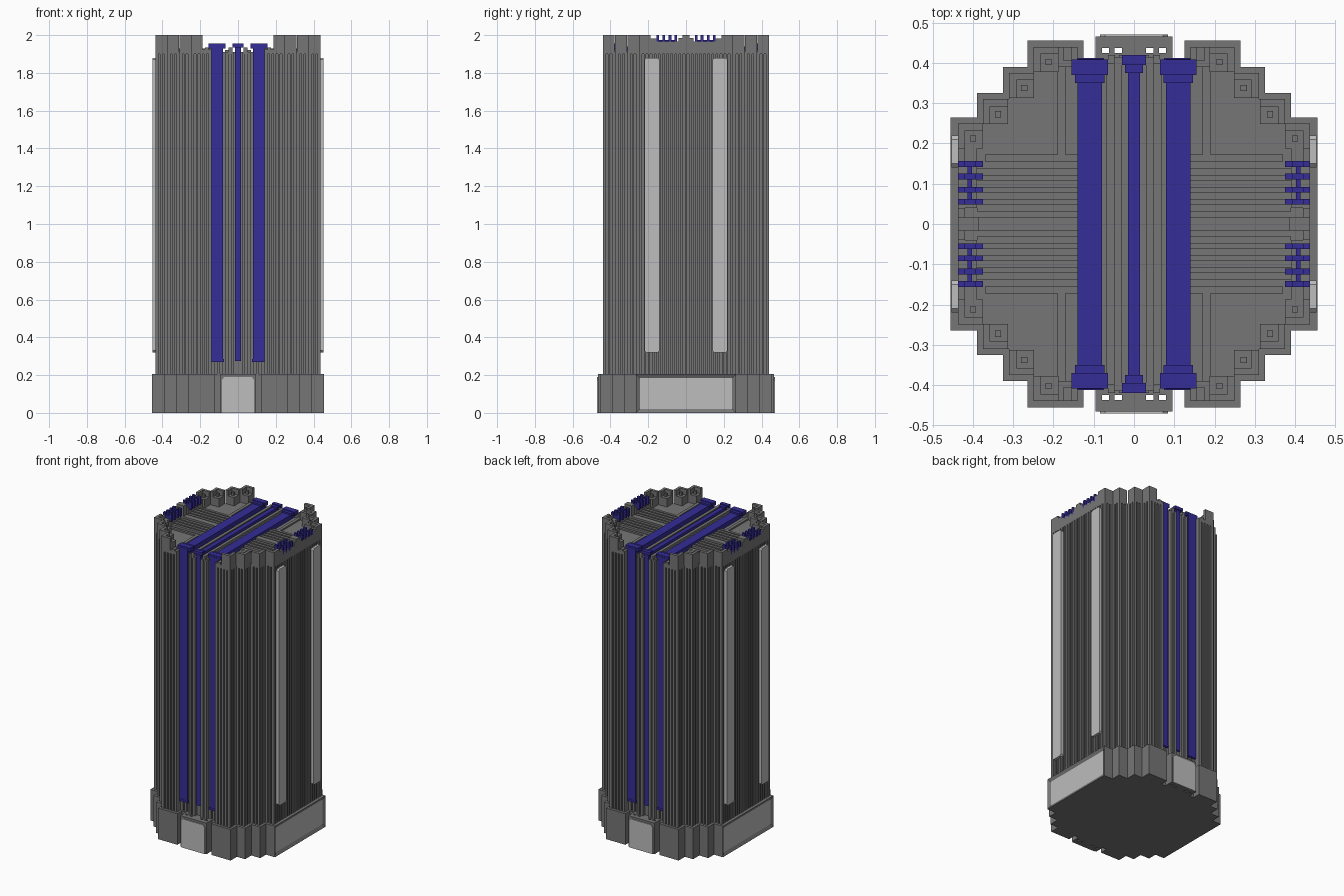
import bpy, bmesh, math
from mathutils import Vector

if "Cube" in bpy.data.objects:
    bpy.data.objects.remove(bpy.data.objects["Cube"], do_unlink=True)


def material(name, rgb):
    m = bpy.data.materials.new(name)
    m.use_nodes = True
    m.diffuse_color = (*rgb, 1)
    m.node_tree.nodes["Principled BSDF"].inputs["Base Color"].default_value = (*rgb, 1)
    return m


GREY = material("stone grey", (0.18, 0.18, 0.18))
LIGHT = material("pale grey", (0.51, 0.51, 0.51))
BLUE = material("deep blue", (0.035, 0.026, 0.31))


def finish(name, bm, *mats):
    bmesh.ops.recalc_face_normals(bm, faces=bm.faces)
    me = bpy.data.meshes.new(name)
    bm.to_mesh(me)
    bm.free()
    for m in mats:
        me.materials.append(m)
    ob = bpy.data.objects.new(name, me)
    bpy.context.collection.objects.link(ob)
    return ob


def boxes(name, mat, specs, mirror_x=True, mirror_y=True):
    """Boxes given as (x0, x1, y0, y1, z0, z1), mirrored about the centre."""
    bm = bmesh.new()
    for sx in ((1, -1) if mirror_x else (1,)):
        for sy in ((1, -1) if mirror_y else (1,)):
            for x0, x1, y0, y1, z0, z1 in specs:
                vs = bmesh.ops.create_cube(bm, size=1)["verts"]
                for v in vs:
                    v.co = Vector((sx * (x0 + (v.co.x + 0.5) * (x1 - x0)),
                                   sy * (y0 + (v.co.y + 0.5) * (y1 - y0)),
                                   z0 + (v.co.z + 0.5) * (z1 - z0)))
    return finish(name, bm, mat)


def full_outline(q):
    """Mirror a quarter outline (from +x round to +y) into a closed loop."""
    half = q + [(-x, y) for x, y in reversed(q)]
    return half + [(-x, -y) for x, y in half]


def flute(pts, pitch=0.022, depth=0.009):
    """Cut square grooves into every long edge of an outline."""
    out = []
    for a, b in zip(pts, pts[1:] + pts[:1]):
        a, b = Vector(a), Vector(b)
        out.append(a)
        length = (b - a).length
        if length < 0.042:
            continue
        d = (b - a) / length
        inward = Vector((-d.y, d.x)) * depth
        n = max(1, round(length / pitch) - 1)
        step = length / (n + 1)
        for i in range(1, n + 1):
            s, e = a + d * (step * (i - 0.22)), a + d * (step * (i + 0.22))
            out += [s, s + inward, e + inward, e]
    return out


def prism(pts, z0, z1):
    bm = bmesh.new()
    f = bm.faces.new([bm.verts.new((p[0], p[1], z0)) for p in pts])
    top = bmesh.ops.extrude_face_region(bm, geom=[f])["geom"]
    bmesh.ops.translate(bm, vec=(0, 0, z1 - z0),
                        verts=[g for g in top if isinstance(g, bmesh.types.BMVert)])
    bmesh.ops.recalc_face_normals(bm, faces=bm.faces)
    return bm


def chamfered_plates(name, profile, axis, centres, inner, outer):
    """Plates on both opposite sides, with a (width, z) profile."""
    bm = bmesh.new()
    for s in (1, -1):
        for c in centres:
            rings = []
            for depth in (inner, outer):
                rings.append([bm.verts.new((s * depth, c + w, z) if axis == "x"
                                           else (c + w, s * depth, z)) for w, z in profile])
            bm.faces.new(rings[0])
            bm.faces.new(rings[1])
            n = len(profile)
            for i in range(n):
                j = (i + 1) % n
                bm.faces.new((rings[0][i], rings[0][j], rings[1][j], rings[1][i]))
    return finish(name, bm, LIGHT)


# Stepped base with recessed pale side panels
base_q = [(.455, .265), (.39, .265), (.39, .325), (.325, .325), (.325, .39), (.265, .39),
          (.265, .455), (.125, .455), (.125, .405), (.095, .405), (.095, .425)]
bm = prism(full_outline(base_q), 0, 0.205)
sides = [f for f in bm.faces if abs(f.normal.x) > 0.9 and f.calc_area() > 0.09]
bmesh.ops.inset_individual(bm, faces=sides, thickness=0.03, depth=-0.01)
for f in sides:
    f.material_index = 1
finish("base", bm, GREY, LIGHT)

# Entrance blocks at front and back, with narrow open shafts behind them
boxes("entrance_block", GREY, [(0, .095, .437, .465, 0, .205), (0, .03, .42, .44, 0, .205),
                               (.048, .062, .42, .44, 0, .205), (.08, .095, .42, .44, 0, .205)])
door = [(-.085, 0), (.085, 0), (.085, .175), (.072, .19), (-.072, .19), (-.085, .175)]
chamfered_plates("entrance_panel", door, "y", [0], .464, .47)

# Fluted shaft
shaft_q = [(.437, .25), (.375, .25), (.375, .31), (.31, .31), (.31, .375), (.25, .375),
           (.25, .44), (.14, .44), (.14, .40), (.065, .40), (.065, .42), (.02, .42), (.02, .40)]
finish("shaft", prism(flute(full_outline(shaft_q)), 0.2, 1.91), GREY)

# Pale light strips on both sides
strip = [(-.04, .33), (-.03, .32), (.03, .32), (.04, .33),
         (.04, 1.87), (.03, 1.88), (-.03, 1.88), (-.04, 1.87)]
chamfered_plates("side_strip", strip, "x", [-.18, .18], .425, .453)

# Crown: raised corner cells, each with an outer wall, a lower core and a post
crown = []
for x, y in [(.437, .25), (.375, .31), (.31, .375), (.25, .44)]:
    crown += [(x - .018, x, y - .062, y, 1.9, 2.0),
              (x - .062, x - .018, y - .018, y, 1.9, 2.0),
              (x - .062, x - .018, y - .062, y - .018, 1.9, 1.965),
              (x - .045, x - .03, y - .045, y - .03, 1.9, 1.985)]
boxes("crown_cells", GREY, crown)

# Low parapets at the sides and beside the front channel
boxes("parapet", GREY, [(.39, .437, .04, .19, 1.9, 1.965), (.42, .437, .155, .19, 1.9, 1.982),
                        (.385, .437, 0, .018, 1.9, 2.0), (.42, .437, .018, .04, 1.9, 1.985),
                        (.14, .19, .39, .44, 1.9, 1.925), (.155, .175, .405, .44, 1.9, 1.935)])

# Blue crests on the side parapets
crests = []
for y in (.055, .085, .118, .149):
    crests += [(.375, .437, y - .007, y + .007, 1.95, 1.985),
               (.375, .395, y - .007, y + .007, 1.95, 2.0),
               (.42, .437, y - .007, y + .007, 1.95, 2.0)]
crests.append((.402, .414, .055, .149, 1.95, 1.975))
boxes("side_crests", BLUE, crests)

# Roof planks, frame trim and centre ribs
planks = [(.14, .39, y - .009, y + .009, 1.9, 1.925) for y in (.04, .07, .1, .13)]
planks += [(.14, .39, 0, .018, 1.9, 1.93), (.14, .37, .155, .172, 1.9, 1.92),
           (.17, .19, .172, .39, 1.9, 1.92)]
boxes("roof_planks", GREY, planks)
boxes("roof_ribs", GREY, [(.03, .05, 0, .415, 1.9, 1.935), (.05, .07, 0, .40, 1.9, 1.92)])

# Blue bands running up the front, over the roof and down the back
boxes("outer_bands", BLUE, [(.08, .14, .39, .41, .27, 1.945), (.08, .14, 0, .40, 1.9, 1.94),
                            (.065, .155, .37, .408, 1.93, 1.955),
                            (.073, .147, .35, .37, 1.93, 1.95),
                            (.075, .145, .39, .412, .27, .285)])
boxes("centre_band", BLUE, [(0, .015, .39, .412, .275, 1.95), (0, .015, 0, .40, 1.9, 1.94),
                            (0, .03, .395, .42, 1.935, 1.955),
                            (0, .022, .375, .395, 1.935, 1.95)])
